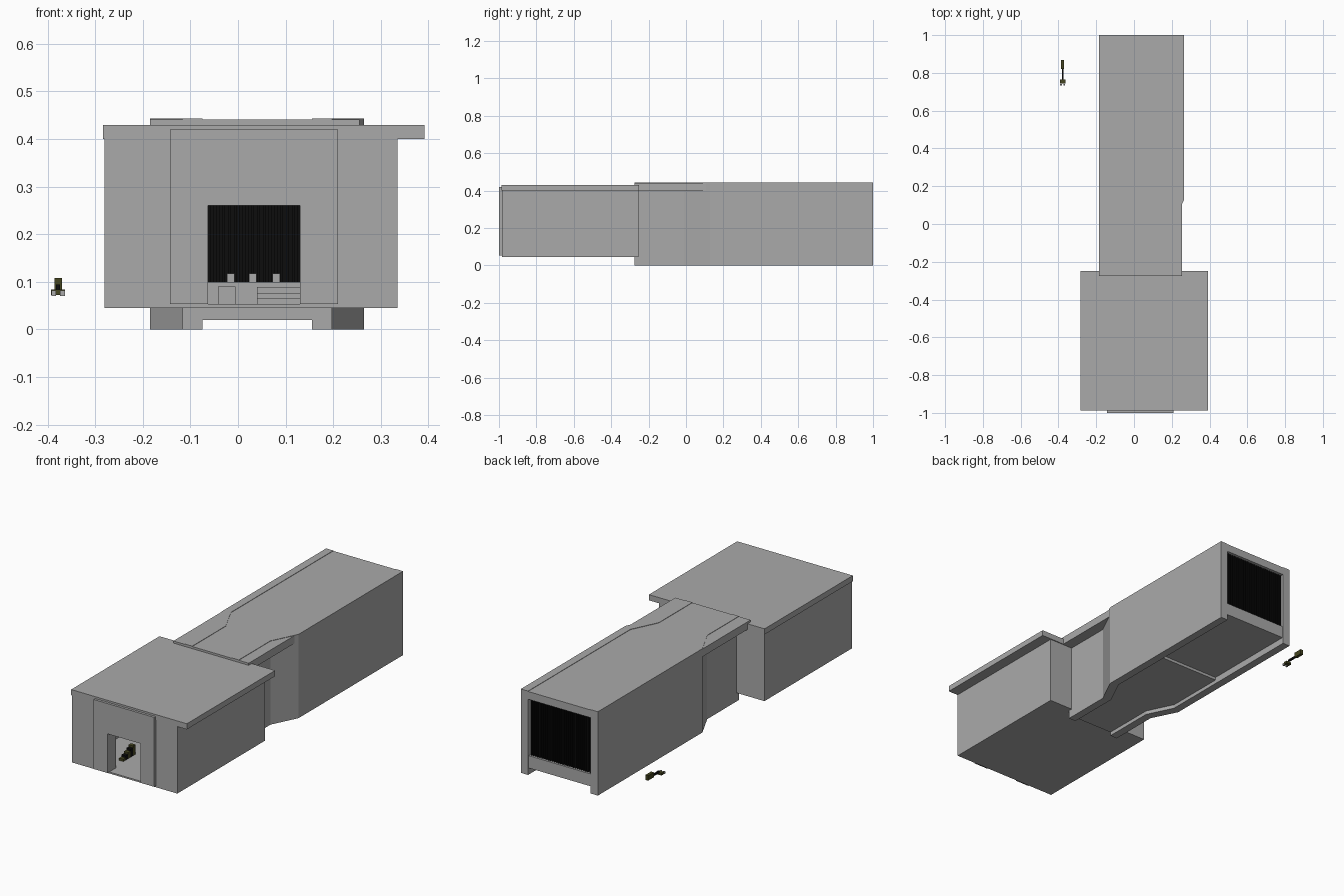
import bpy, bmesh, math

cube = bpy.data.objects.get("Cube")
if cube:
    bpy.data.objects.remove(cube)


def material(name, r, g, b):
    m = bpy.data.materials.new(name)
    m.use_nodes = True
    m.diffuse_color = (r, g, b, 1)
    m.node_tree.nodes["Principled BSDF"].inputs["Base Color"].default_value = (r, g, b, 1)
    return m


GREY = material("concrete grey", 0.4, 0.4, 0.4)
BLACK = material("shutter black", 0.004, 0.004, 0.004)
OLIVE = material("olive", 0.06, 0.06, 0.015)


def prism(name, outline, z0, z1, mat=GREY):
    """Upright prism over an outline of (x, y) points."""
    bm = bmesh.new()
    face = bm.faces.new([bm.verts.new((x, y, z0)) for x, y in outline])
    top = bmesh.ops.extrude_face_region(bm, geom=[face])["geom"]
    bmesh.ops.translate(bm, vec=(0, 0, z1 - z0),
                        verts=[v for v in top if isinstance(v, bmesh.types.BMVert)])
    bmesh.ops.recalc_face_normals(bm, faces=bm.faces)
    mesh = bpy.data.meshes.new(name)
    bm.to_mesh(mesh)
    bm.free()
    mesh.materials.append(mat)
    obj = bpy.data.objects.new(name, mesh)
    bpy.context.collection.objects.link(obj)
    return obj


def box(name, x, y, z, mat=GREY):
    return prism(name, [(x[0], y[0]), (x[1], y[0]), (x[1], y[1]), (x[0], y[1])], *z, mat)


MID = 0.04  # centre line of the passage


def mirrored(points):
    return [(2 * MID - x, y) for x, y in points]


# Front room: floor, walls with a doorway and a rear opening, roof
ROOM_Z = (0.045, 0.40)
DOOR, ARCH = (-0.063, 0.13), (-0.075, 0.152)
box("room_floor", (-0.28, 0.335), (-0.985, -0.255), (0.045, 0.053))
box("room_right_wall", (-0.28, -0.25), (-0.985, -0.255), ROOM_Z)
box("room_left_wall", (0.305, 0.335), (-0.985, -0.255), ROOM_Z)
box("room_front_right", (-0.25, DOOR[0]), (-0.985, -0.93), ROOM_Z)
box("room_front_left", (DOOR[1], 0.305), (-0.985, -0.93), ROOM_Z)
box("room_front_lintel", DOOR, (-0.985, -0.93), (0.26, 0.40))
box("room_back_right", (-0.25, ARCH[0]), (-0.285, -0.255), ROOM_Z)
box("room_back_left", (ARCH[1], 0.305), (-0.285, -0.255), ROOM_Z)
box("room_roof", (-0.284, 0.392), (-0.987, -0.25), (0.40, 0.43))

# Raised door surround
box("surround_right", (-0.143, DOOR[0]), (-1.0, -0.98), (0.053, 0.42))
box("surround_left", (DOOR[1], 0.21), (-1.0, -0.98), (0.053, 0.42))
box("surround_top", DOOR, (-1.0, -0.98), (0.26, 0.42))

# Passage walls: narrow by the room, flaring to the wide hall
wall = [(-0.185, 1), (-0.185, 0.127), (-0.117, -0.01), (-0.117, -0.275),
        (-0.075, -0.275), (-0.075, 0.005), (-0.143, 0.145), (-0.143, 1)]
prism("passage_right_wall", wall, 0, 0.443)
prism("passage_left_wall", mirrored(wall), 0, 0.443)

# Passage roof, overhanging the narrow part
prism("passage_roof", [(-0.185, -0.275), (0.255, -0.275), (0.255, 0.115),
                       (0.265, 0.135), (0.265, 1), (-0.185, 1)], 0.40, 0.441)

# Passage floors and the steps between them
side = [(-0.08, -0.275), (-0.08, 0.01), (-0.15, 0.15), (-0.15, 0.47)]
prism("passage_floor", side + mirrored(side)[::-1], 0.02, 0.053)
box("hall_floor", (-0.15, 0.23), (0.46, 0.995), (0.035, 0.1))
for i in range(3):
    box(f"step_{i + 1}", (0.04, 0.13), (0.36 + 0.035 * i, 0.46), (0.05, 0.065 + 0.012 * i))
box("ramp_block", (-0.042, -0.005), (0.4, 0.46), (0.05, 0.09))

# Corrugated rear shutter
SLATS = 30
pitch = 0.366 / SLATS
box("rear_shutter", (-0.143, 0.223), (0.955, 0.975), (0.08, 0.40), BLACK)
slat = box("shutter_slats", (-0.143, -0.143 + pitch / 2), (0.945, 0.985), (0.08, 0.40), BLACK)
array = slat.modifiers.new("repeat", "ARRAY")
array.count = SLATS
array.use_relative_offset = False
array.use_constant_offset = True
array.constant_offset_displace = (pitch, 0, 0)
for i, x in enumerate((-0.015, 0.031, 0.08)):
    box(f"shutter_block_{i + 1}", (x - 0.008, x + 0.008), (0.925, 0.945), (0.1, 0.118))

# Small separate device outside: grip, stem, head and feet
AX = -0.378
box("device_grip", (AX - 0.008, AX + 0.008), (0.82, 0.868), (0.082, 0.108), OLIVE)
box("device_stem", (AX - 0.004, AX + 0.004), (0.765, 0.82), (0.084, 0.094), BLACK)
box("device_head", (AX - 0.015, AX + 0.015), (0.745, 0.766), (0.072, 0.084), OLIVE)
for i, s in enumerate((-1, 1)):
    x = AX + s * 0.009
    box(f"device_foot_{i + 1}", (x - 0.005, x + 0.005), (0.733, 0.742), (0.07, 0.082), GREY)

# Stepped dark stand inside the door
for i in range(5):
    box(f"stand_{i + 1}", (-0.1, -0.075), (-0.85 + 0.02 * i, -0.83 + 0.02 * i),
        (0.053, 0.065 + 0.01 * i), BLACK if i % 2 else OLIVE)
